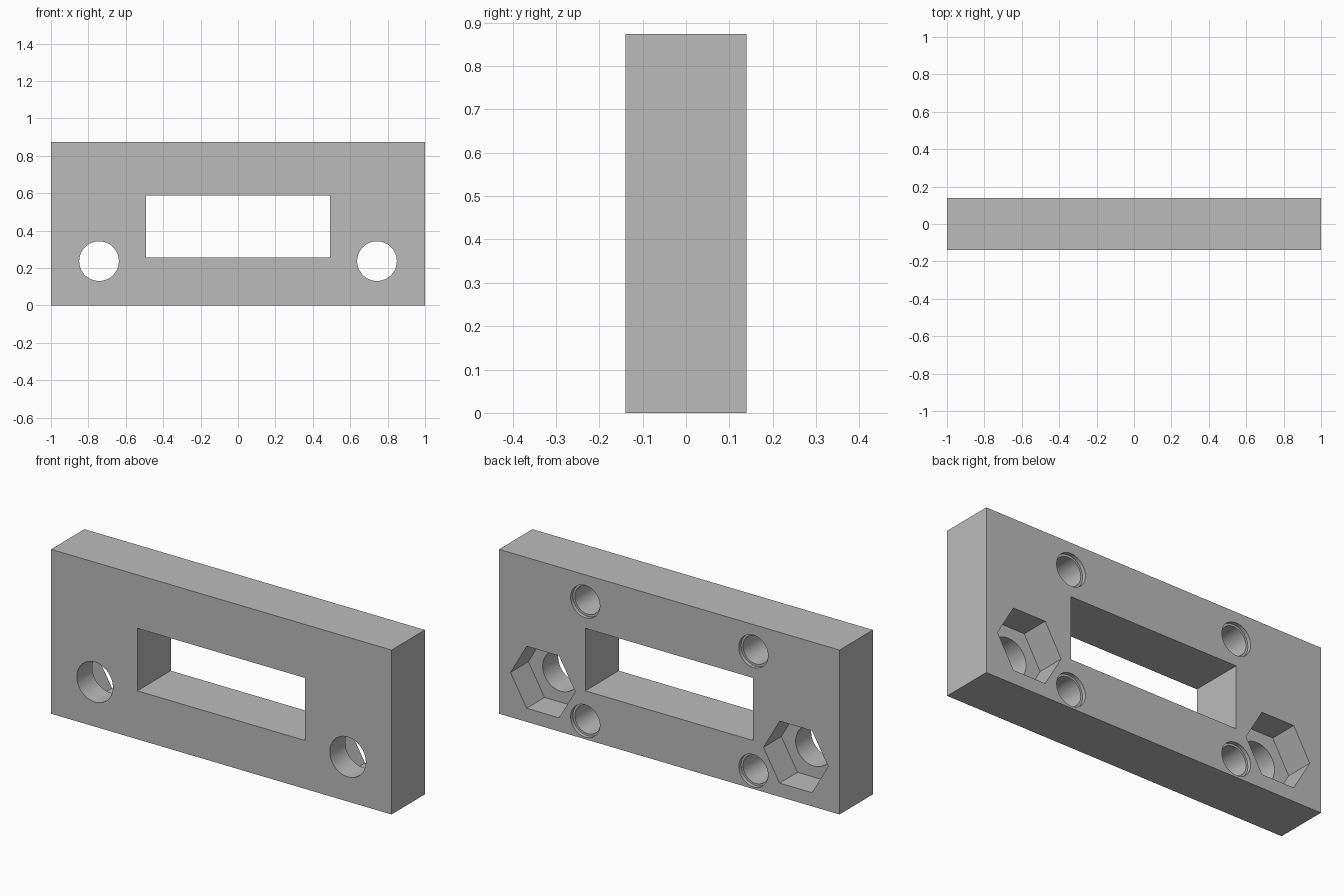
import bpy, bmesh
from math import cos, sin, tau, radians

old = bpy.data.objects.get("Cube")
if old:
    bpy.data.objects.remove(old, do_unlink=True)

WIDTH, DEPTH, HEIGHT = 2.0, 0.28, 0.873
FRONT, BACK = -DEPTH / 2, DEPTH / 2
OVER = 0.05  # how far cutters stick out of the plate

grey = bpy.data.materials.new("plain grey")
grey.use_nodes = True
grey.diffuse_color = (0.5, 0.5, 0.5, 1)
grey.node_tree.nodes["Principled BSDF"].inputs["Base Color"].default_value = (0.5, 0.5, 0.5, 1)


def prism(name, outline, y0, y1):
    """Extrude an (x, z) outline along y."""
    bm = bmesh.new()
    face = bm.faces.new([bm.verts.new((x, y0, z)) for x, z in outline])
    new = bmesh.ops.extrude_face_region(bm, geom=[face])["geom"]
    bmesh.ops.translate(bm, vec=(0, y1 - y0, 0),
                        verts=[v for v in new if isinstance(v, bmesh.types.BMVert)])
    bmesh.ops.recalc_face_normals(bm, faces=bm.faces)
    mesh = bpy.data.meshes.new(name)
    bm.to_mesh(mesh)
    bm.free()
    mesh.materials.append(grey)
    obj = bpy.data.objects.new(name, mesh)
    bpy.context.collection.objects.link(obj)
    return obj


def rect(half_w, z0, z1):
    return [(-half_w, z0), (half_w, z0), (half_w, z1), (-half_w, z1)]


def ring(x, z, r, sides):
    return [(x + r * cos(tau * i / sides), z + r * sin(tau * i / sides)) for i in range(sides)]


plate = prism("mounting_plate", rect(WIDTH / 2, 0, HEIGHT), FRONT, BACK)

# Rectangular window through the middle
cutters = [prism("window_cutter", rect(0.493, 0.257, 0.589), FRONT - OVER, BACK + OVER)]

for side in (-1, 1):
    # Through bolt hole with a hexagonal nut pocket at the back
    x, z = side * 0.743, 0.237
    cutters.append(prism("bolt_hole_cutter", ring(x, z, 0.106, 48), FRONT - OVER, BACK + OVER))
    cutters.append(prism("nut_pocket_cutter", ring(x, z, 0.19, 6), BACK - 0.15, BACK + OVER))
    # Blind screw holes with a shallow counterbore
    for z in (0.097, 0.731):
        x = side * 0.494
        cutters.append(prism("screw_hole_cutter", ring(x, z, 0.075, 40), BACK - 0.22, BACK + OVER))
        cutters.append(prism("counterbore_cutter", ring(x, z, 0.086, 40), BACK - 0.02, BACK + OVER))

for cutter in cutters:
    cutter.hide_render = True
    mod = plate.modifiers.new(cutter.name, "BOOLEAN")
    mod.operation = "DIFFERENCE"
    mod.solver = "EXACT"
    mod.object = cutter

# Bake the cuts, then drop the cutters
graph = bpy.context.evaluated_depsgraph_get()
cut_mesh = bpy.data.meshes.new_from_object(plate.evaluated_get(graph))
plate.modifiers.clear()
plate.data = cut_mesh
for cutter in cutters:
    bpy.data.objects.remove(cutter, do_unlink=True)

# Smooth bores, sharp edges elsewhere
bpy.ops.object.select_all(action="DESELECT")
plate.select_set(True)
bpy.context.view_layer.objects.active = plate
bpy.ops.object.shade_smooth_by_angle(angle=radians(30))
